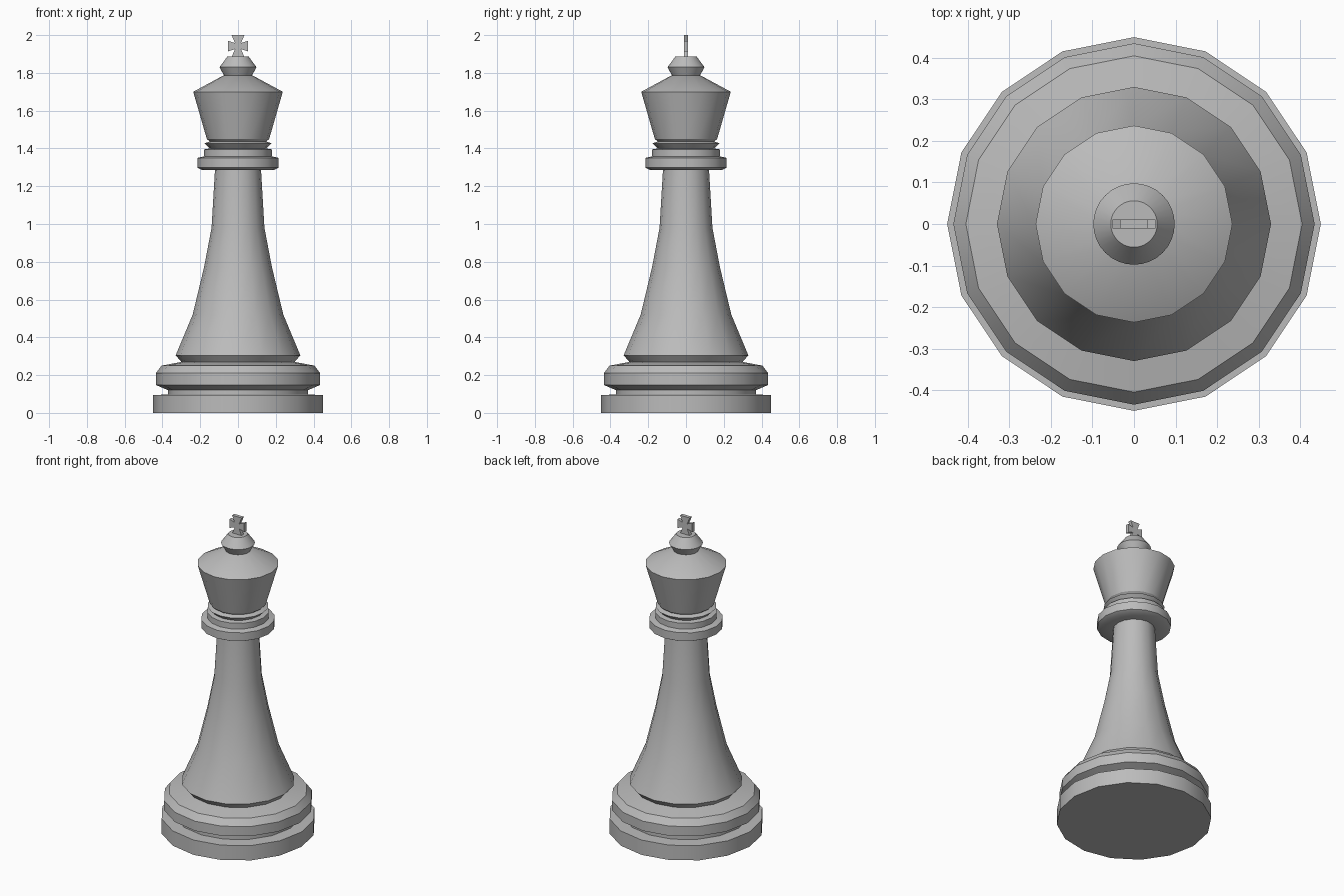
import bpy, bmesh, math

if "Cube" in bpy.data.objects:
    bpy.data.objects.remove(bpy.data.objects["Cube"])

grey = bpy.data.materials.new("grey")
grey.diffuse_color = (0.5, 0.5, 0.5, 1)
grey.use_nodes = True
grey.node_tree.nodes["Principled BSDF"].inputs["Base Color"].default_value = grey.diffuse_color


def finish(name, bm, smooth=True):
    bmesh.ops.recalc_face_normals(bm, faces=bm.faces[:])
    me = bpy.data.meshes.new(name)
    bm.to_mesh(me)
    bm.free()
    me.materials.append(grey)
    ob = bpy.data.objects.new(name, me)
    bpy.context.collection.objects.link(ob)
    if smooth:
        bpy.ops.object.select_all(action='DESELECT')
        ob.select_set(True)
        bpy.context.view_layer.objects.active = ob
        bpy.ops.object.shade_smooth_by_angle(angle=math.radians(30))
    return ob


def lathe(name, profile, sides=16):
    """Turn a (radius, height) profile round z and cap both ends."""
    bm = bmesh.new()
    rings = [[bm.verts.new((r * math.cos(math.tau * i / sides),
                            r * math.sin(math.tau * i / sides), z))
              for i in range(sides)] for r, z in profile]
    for a, b in zip(rings, rings[1:]):
        for i in range(sides):
            j = (i + 1) % sides
            bm.faces.new((a[i], a[j], b[j], b[i]))
    bm.faces.new(rings[0][::-1])
    bm.faces.new(rings[-1])
    return finish(name, bm)


# Turned body, from the foot up to the crown slope
lathe("turned_body", [
    (0.45, 0), (0.45, 0.095), (0.37, 0.097), (0.37, 0.12),      # foot and groove
    (0.435, 0.148), (0.435, 0.21), (0.405, 0.25),               # belt
    (0.30, 0.27), (0.33, 0.305),                                # shaft lip
    (0.24, 0.52), (0.18, 0.77), (0.14, 0.98), (0.122, 1.285),   # shaft
    (0.19, 1.285), (0.215, 1.298), (0.215, 1.35),               # collar
    (0.18, 1.358), (0.18, 1.395), (0.15, 1.40),                 # upper ring
    (0.178, 1.427), (0.15, 1.437), (0.165, 1.45),               # thin ring
    (0.237, 1.70), (0.08, 1.785)])                              # crown

# Finial
lathe("finial", [(0.07, 1.78), (0.098, 1.83), (0.056, 1.887)], 32)

# Flared cross: one arm outline turned four ways, then extruded
bm = bmesh.new()
zc, t = 1.942, 0.011
pts = [(0.016, -0.016), (0.052, -0.028), (0.052, 0.028),
       (0.016, 0.016), (0.034, 0.058), (-0.034, 0.058),
       (-0.016, 0.016), (-0.052, 0.028), (-0.052, -0.028),
       (-0.016, -0.016), (-0.034, -0.058), (0.034, -0.058)]
face = bm.faces.new([bm.verts.new((x, -t, zc + z)) for x, z in pts])
ext = bmesh.ops.extrude_face_region(bm, geom=[face])
for v in ext["geom"]:
    if isinstance(v, bmesh.types.BMVert):
        v.co.y = t
finish("cross", bm, False)
